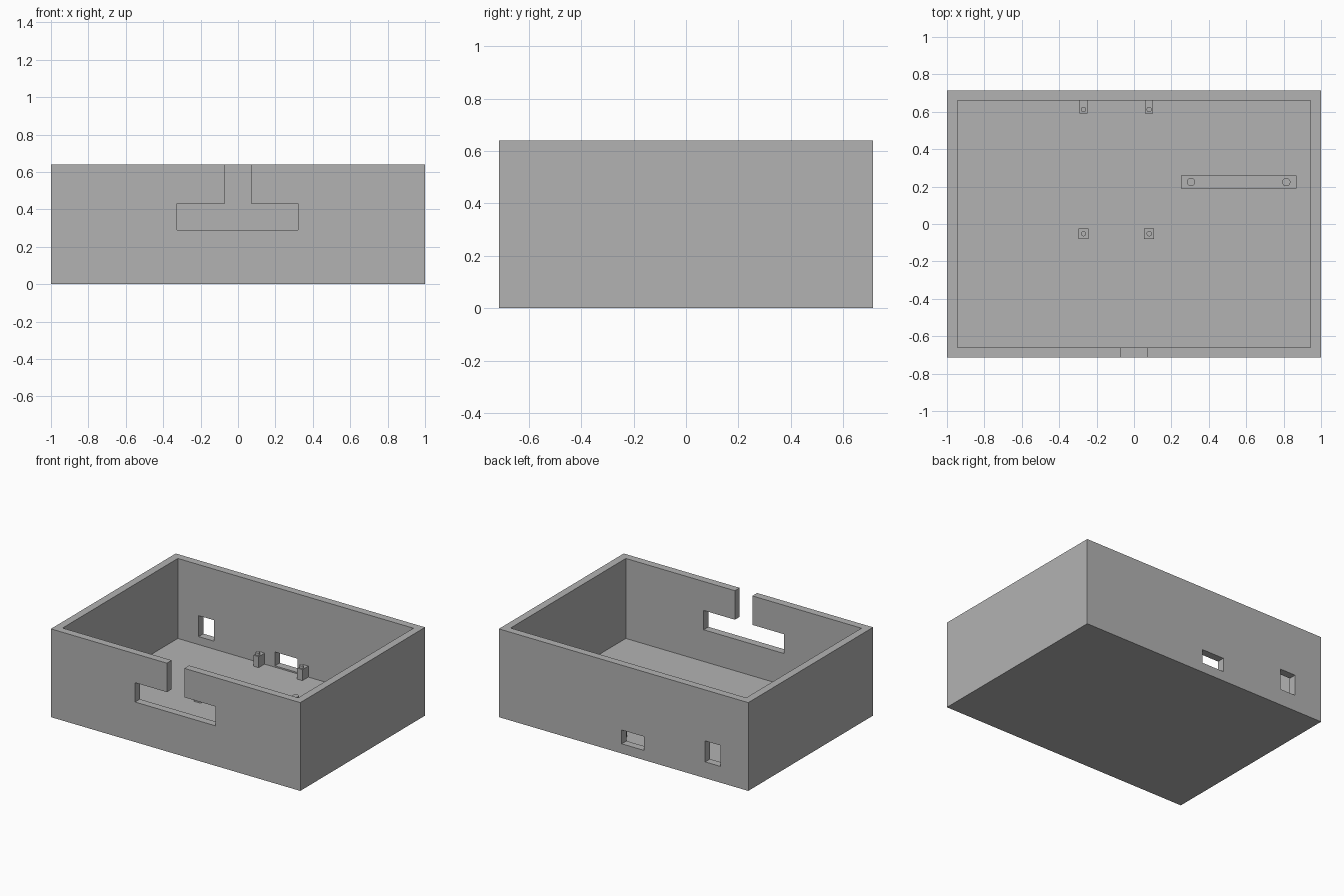
import bpy
import bmesh
from mathutils import Matrix, Vector

cube = bpy.data.objects.get("Cube")
if cube:
    bpy.data.objects.remove(cube, do_unlink=True)

grey = bpy.data.materials.new("matte grey")
grey.use_nodes = True
colour = (0.45, 0.45, 0.45, 1)
grey.diffuse_color = colour
grey.node_tree.nodes["Principled BSDF"].inputs["Base Color"].default_value = colour


def add_object(name, bm):
    mesh = bpy.data.meshes.new(name)
    bm.to_mesh(mesh)
    bm.free()
    mesh.materials.append(grey)
    obj = bpy.data.objects.new(name, mesh)
    bpy.context.collection.objects.link(obj)
    return obj


def box(name, x, y, z):
    """Box from (low, high) ranges on each axis."""
    bm = bmesh.new()
    bmesh.ops.create_cube(bm, size=1)
    size = Vector([r[1] - r[0] for r in (x, y, z)])
    middle = Vector([sum(r) / 2 for r in (x, y, z)])
    for v in bm.verts:
        v.co = v.co * size + middle
    return add_object(name, bm)


def pin(name, x, y, radius, bottom, top):
    bm = bmesh.new()
    bmesh.ops.create_cone(bm, cap_ends=True, segments=24, radius1=radius,
                          radius2=radius, depth=top - bottom,
                          matrix=Matrix.Translation((x, y, (bottom + top) / 2)))
    return add_object(name, bm)


def cut(target, cutter):
    cutter.hide_render = True
    mod = target.modifiers.new("cut", "BOOLEAN")
    mod.operation = "DIFFERENCE"
    mod.solver = "EXACT"
    mod.object = cutter
    bpy.context.view_layer.objects.active = target
    bpy.ops.object.modifier_apply(modifier=mod.name)
    bpy.data.objects.remove(cutter, do_unlink=True)


DEPTH, HEIGHT, WALL, FLOOR = 0.715, 0.64, 0.055, 0.06
INNER_Y = DEPTH - WALL

# Open tray with a thick rim
tray = box("tray", (-1, 1), (-DEPTH, DEPTH), (0, HEIGHT))
cut(tray, box("cavity_cutter", (WALL - 1, 1 - WALL), (-INNER_Y, INNER_Y), (FLOOR, 1)))

# T-shaped opening in the front wall
outline = [(-0.325, 0.29), (0.32, 0.29), (0.32, 0.43), (0.07, 0.43),
           (0.07, 0.8), (-0.07, 0.8), (-0.07, 0.43), (-0.325, 0.43)]
bm = bmesh.new()
face = bm.faces.new([bm.verts.new((x, -0.8, z)) for x, z in outline])
extruded = bmesh.ops.extrude_face_region(bm, geom=[face])["geom"]
bmesh.ops.translate(bm, vec=(0, 0.2, 0),
                    verts=[g for g in extruded if isinstance(g, bmesh.types.BMVert)])
bmesh.ops.recalc_face_normals(bm, faces=bm.faces)
cut(tray, add_object("front_slot_cutter", bm))

# Two port openings in the back wall
for x, z in (((-0.165, 0.015), (0.07, 0.17)), ((-0.778, -0.655), (0.118, 0.27))):
    cut(tray, box("port_cutter", x, (0.6, 0.8), z))

# Four board posts, each with a locating pin
for side, x in (("right", -0.27), ("left", 0.081)):
    box("back_post_" + side, (x - 0.021, x + 0.021), (0.592, INNER_Y + 0.002), (FLOOR - 0.01, 0.14))
    pin("back_pin_" + side, x, 0.612, 0.014, 0.13, 0.16)
    box("front_post_" + side, (x - 0.027, x + 0.027), (-0.079, -0.025), (FLOOR - 0.01, 0.14))
    pin("front_pin_" + side, x, -0.052, 0.014, 0.13, 0.16)

# Mounting bar with two larger pins
box("mounting_bar", (0.25, 0.868), (0.19, 0.258), (FLOOR - 0.01, 0.115))
for side, x in (("right", 0.305), ("left", 0.814)):
    pin("bar_pin_" + side, x, 0.224, 0.022, 0.105, 0.145)
